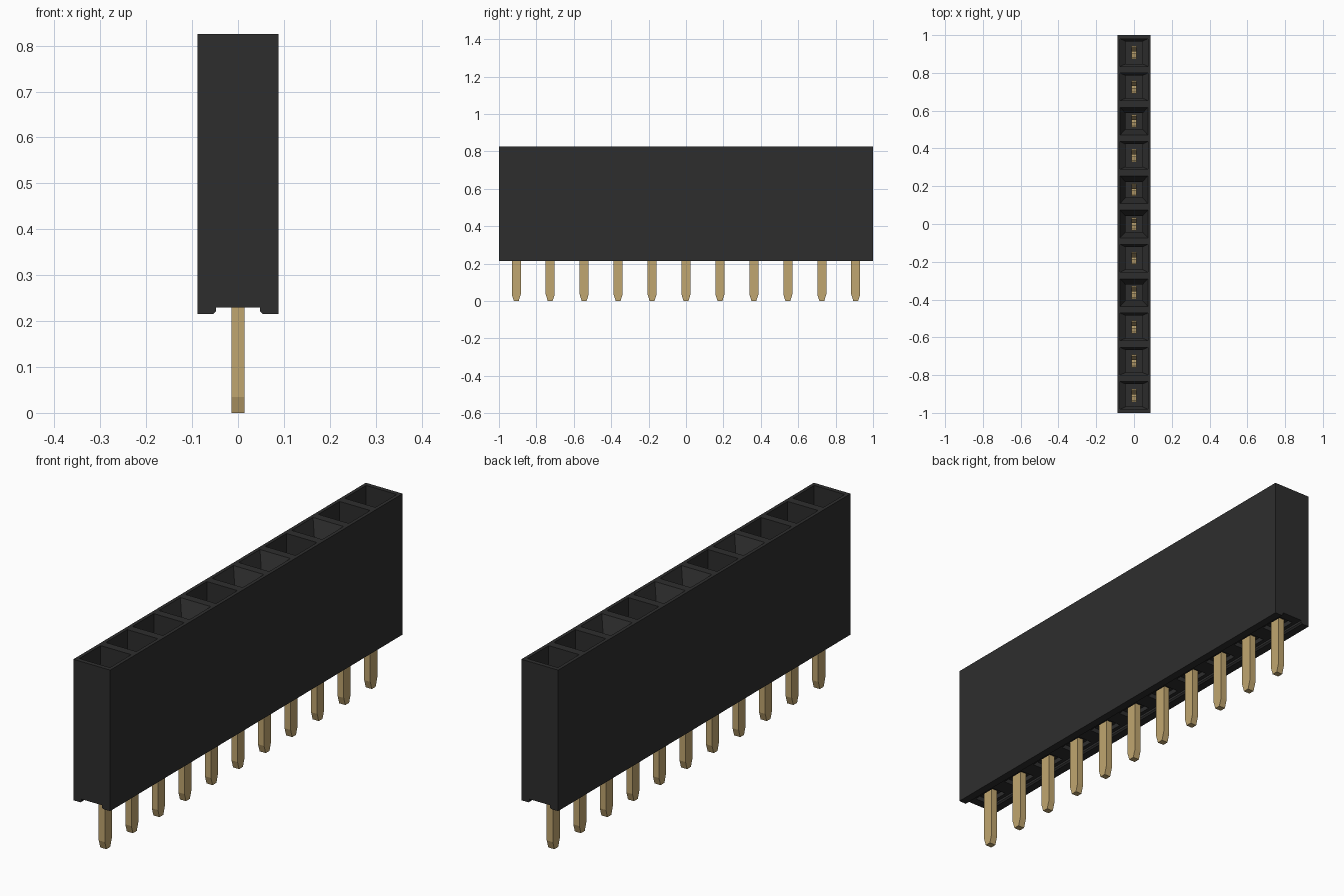
import bpy, bmesh

if "Cube" in bpy.data.objects:
    bpy.data.objects.remove(bpy.data.objects["Cube"])

COUNT, PITCH = 11, 0.1815
FUNNELS = (3, 5, 6, 8)          # wells, counted from the front, with a sloped lead-in
TOP, BOTTOM = 0.825, 0.215


def material(name, color, rough):
    m = bpy.data.materials.new(name)
    m.use_nodes = True
    m.diffuse_color = color
    p = m.node_tree.nodes["Principled BSDF"]
    p.inputs["Base Color"].default_value = color
    p.inputs["Roughness"].default_value = rough
    return m


black = material("black plastic", (0.027, 0.027, 0.027, 1), 0.6)
gold = material("gold metal", (0.53, 0.38, 0.16, 1), 0.5)


def loft(bm, rings, y=0.0):
    """Closed solid through rectangles (half x, half y, z)."""
    loops = [[bm.verts.new((sx * hx, y + sy * hy, z))
              for sx, sy in ((-1, -1), (1, -1), (1, 1), (-1, 1))]
             for hx, hy, z in rings]
    bm.faces.new(loops[0][::-1])
    bm.faces.new(loops[-1])
    for a, b in zip(loops, loops[1:]):
        for i in range(4):
            j = (i + 1) % 4
            bm.faces.new((a[i], a[j], b[j], b[i]))


def extrude(bm, points, axis, half):
    """Extrude an outline (u, z) symmetrically along x or y."""
    def at(u, z, d):
        return (d, u, z) if axis == "x" else (u, d, z)
    a = [bm.verts.new(at(u, z, -half)) for u, z in points]
    b = [bm.verts.new(at(u, z, half)) for u, z in points]
    bm.faces.new(a)
    bm.faces.new(b[::-1])
    for i in range(len(a)):
        j = (i + 1) % len(a)
        bm.faces.new((a[i], b[i], b[j], a[j]))


def to_mesh(bm, name, mat):
    bmesh.ops.recalc_face_normals(bm, faces=bm.faces[:])
    me = bpy.data.meshes.new(name)
    bm.to_mesh(me)
    bm.free()
    me.materials.append(mat)
    return me


def add(name, me):
    ob = bpy.data.objects.new(name, me)
    bpy.context.collection.objects.link(ob)
    return ob


# Housing: long block with a shallow channel along its underside
half = [(0.048, 0.23), (0.048, 0.221), (0.054, BOTTOM), (0.088, BOTTOM), (0.088, TOP)]
outline = half + [(-x, z) for x, z in reversed(half)]
bm = bmesh.new()
extrude(bm, outline, "y", 1.0)
housing = add("housing", to_mesh(bm, "housing", black))

# Wells from above and small pockets from below
positions = [(i - (COUNT - 1) / 2) * PITCH for i in range(COUNT)]
bm = bmesh.new()
for i, y in enumerate(positions):
    if i in FUNNELS:
        loft(bm, [(0.045, 0.042, 0.30), (0.045, 0.042, 0.755),
                  (0.073, 0.073, TOP), (0.073, 0.073, TOP + 0.05)], y)
    else:
        loft(bm, [(0.045, 0.06, 0.30), (0.045, 0.06, 0.60),
                  (0.073, 0.073, 0.62), (0.073, 0.073, TOP + 0.05)], y)
    loft(bm, [(0.032, 0.055, 0.2), (0.032, 0.055, 0.25)], y)
cutter = add("well_cutter", to_mesh(bm, "well_cutter", black))
cutter.hide_render = True

mod = housing.modifiers.new("wells", "BOOLEAN")
mod.operation = "DIFFERENCE"
mod.solver = "EXACT"
mod.object = cutter
bpy.context.view_layer.objects.active = housing
bpy.ops.object.modifier_apply(modifier=mod.name)
bpy.data.objects.remove(cutter)

# Pin with tapered tip, and two spring leaves that pinch together inside the well
bm = bmesh.new()
loft(bm, [(0.0145, 0.013, 0.0), (0.0145, 0.024, 0.035), (0.0145, 0.024, 0.34)])
leaf = [(0.014, 0.33), (0.024, 0.33), (0.022, 0.50), (0.014, 0.63),
        (0.034, 0.70), (0.027, 0.70), (0.005, 0.63), (0.014, 0.50)]
for s in (-1, 1):
    extrude(bm, [(s * u, z) for u, z in leaf], "x", 0.0145)
pin_mesh = to_mesh(bm, "pin", gold)
for i, y in enumerate(positions):
    add(f"pin_{i + 1:02d}", pin_mesh).location.y = y
